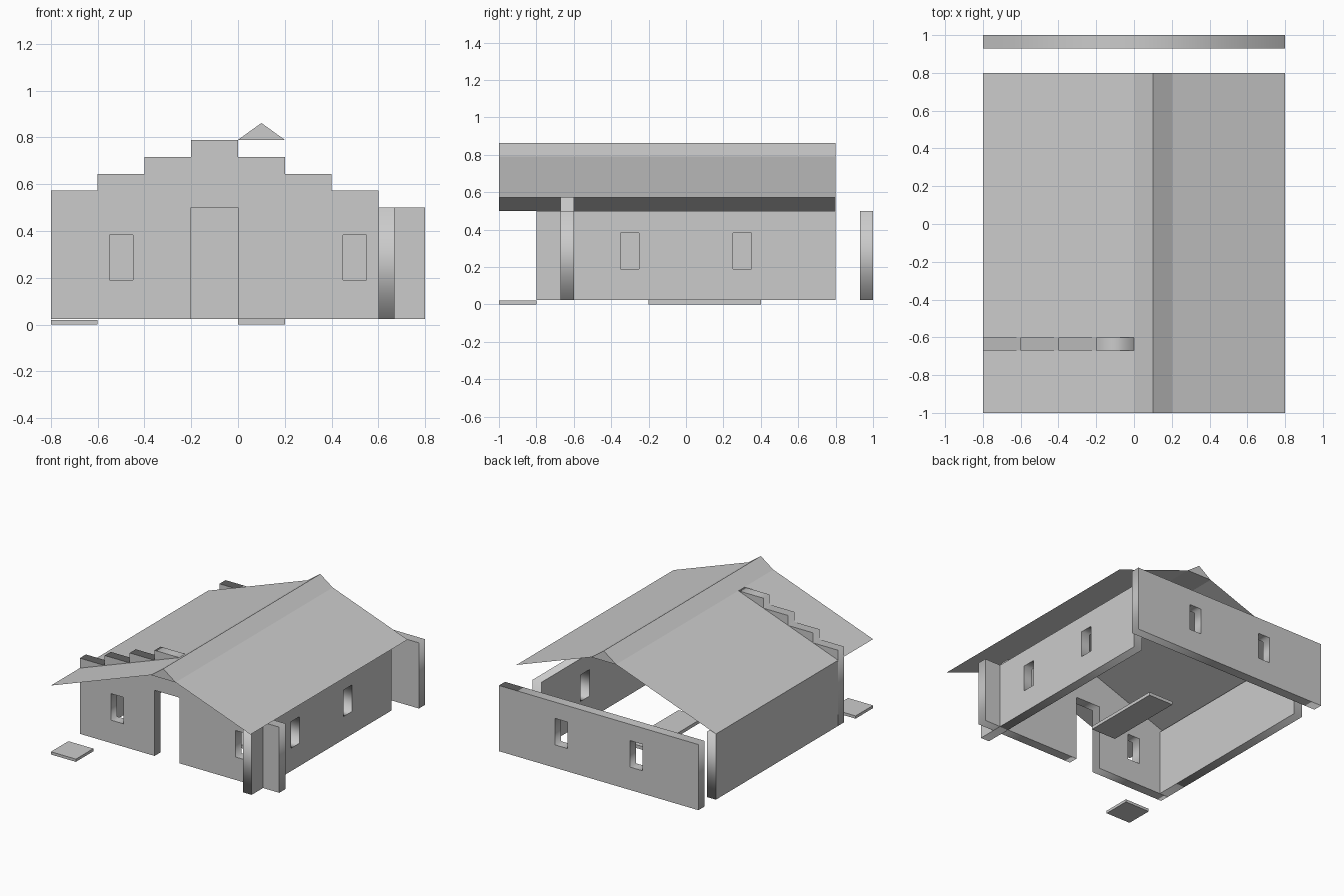
import bpy, bmesh
from math import pi

if "Cube" in bpy.data.objects:
    bpy.data.objects.remove(bpy.data.objects["Cube"])

T = 0.07                 # wall thickness
Z0, Z1 = 0.024, 0.5      # wall bottom and eave height
STEP = 0.0724            # gable step height


def rect(a0, a1, b0, b1):
    return [(a0, b0), (a1, b0), (a1, b1), (a0, b1)]


def wall(name, loops, centre, side=False):
    """Extrude an outline (first loop) with holes (other loops) into a wall."""
    cu = bpy.data.curves.new(name, 'CURVE')
    cu.dimensions, cu.fill_mode, cu.extrude = '2D', 'BOTH', T / 2
    for pts in loops:
        sp = cu.splines.new('POLY')
        sp.points.add(len(pts) - 1)
        for p, (a, b) in zip(sp.points, pts):
            p.co = (a, b, 0, 1)
        sp.use_cyclic_u = True
    ob = bpy.data.objects.new(name, cu)
    bpy.context.collection.objects.link(ob)
    ob.rotation_euler = (pi / 2, 0, pi / 2 if side else 0)
    ob.location = (centre, 0, 0) if side else (0, centre, 0)
    bpy.ops.object.select_all(action='DESELECT')
    ob.select_set(True)
    bpy.context.view_layer.objects.active = ob
    bpy.ops.object.convert(target='MESH')


def mesh(name, verts, faces):
    me = bpy.data.meshes.new(name)
    me.from_pydata(verts, [], faces)
    ob = bpy.data.objects.new(name, me)
    bpy.context.collection.objects.link(ob)
    return ob


def prism(name, profile, y0, y1):
    """Closed solid from an x-z profile drawn along y."""
    n = len(profile)
    verts = [(x, y, z) for y in (y0, y1) for x, z in profile]
    faces = [tuple(range(n)), tuple(range(2 * n - 1, n - 1, -1))]
    faces += [(i, i + n, (i + 1) % n + n, (i + 1) % n) for i in range(n)]
    mesh(name, verts, faces)


def windows(*centres):
    return [rect(c - 0.05, c + 0.05, 0.19, 0.382) for c in centres]


# Front wall: door notch in the bottom, stepped gable on top
outline = [(-0.8, Z0), (-0.2, Z0), (-0.2, Z1), (0, Z1), (0, Z0), (0.8, Z0)]
levels = [1, 2, 3, 4, 3, 2, 1, 0]
for i in range(7, -1, -1):
    x, z = -0.8 + 0.2 * i, Z1 + STEP * levels[i]
    outline += [(x + 0.2, z), (x, z)]
wall("front_wall", [outline] + windows(-0.5, 0.5), -0.6 - T / 2)

# Back and side walls
wall("back_wall", [rect(-0.8, 0.8, Z0, Z1)] + windows(-0.3, 0.3), 1 - T / 2)
wall("right_wall", [rect(-0.8, 0.8, Z0, Z1)] + windows(-0.3, 0.3), 0.6 + T / 2, True)
wall("left_wall", [rect(-0.6, 0.8, Z0, Z1)], -0.8 + T / 2, True)

# Thin roof sheets and the ridge cap
for name, (xa, za), (xb, zb) in (("left_roof", (-0.8, 0.5), (0, 0.79)),
                                 ("right_roof", (0.2, 0.79), (0.8, 0.573))):
    mesh(name, [(xa, -1, za), (xb, -1, zb), (xb, 0.8, zb), (xa, 0.8, za)], [(0, 1, 2, 3)])
prism("ridge_cap", [(0, 0.79), (0.2, 0.79), (0.1, 0.862)], -1, 0.8)

# Ground slabs
prism("front_slab", rect(-0.8, -0.6, 0, 0.02), -1, -0.8)
prism("inner_slab", rect(0, 0.2, 0, 0.024), -0.2, 0.4)
